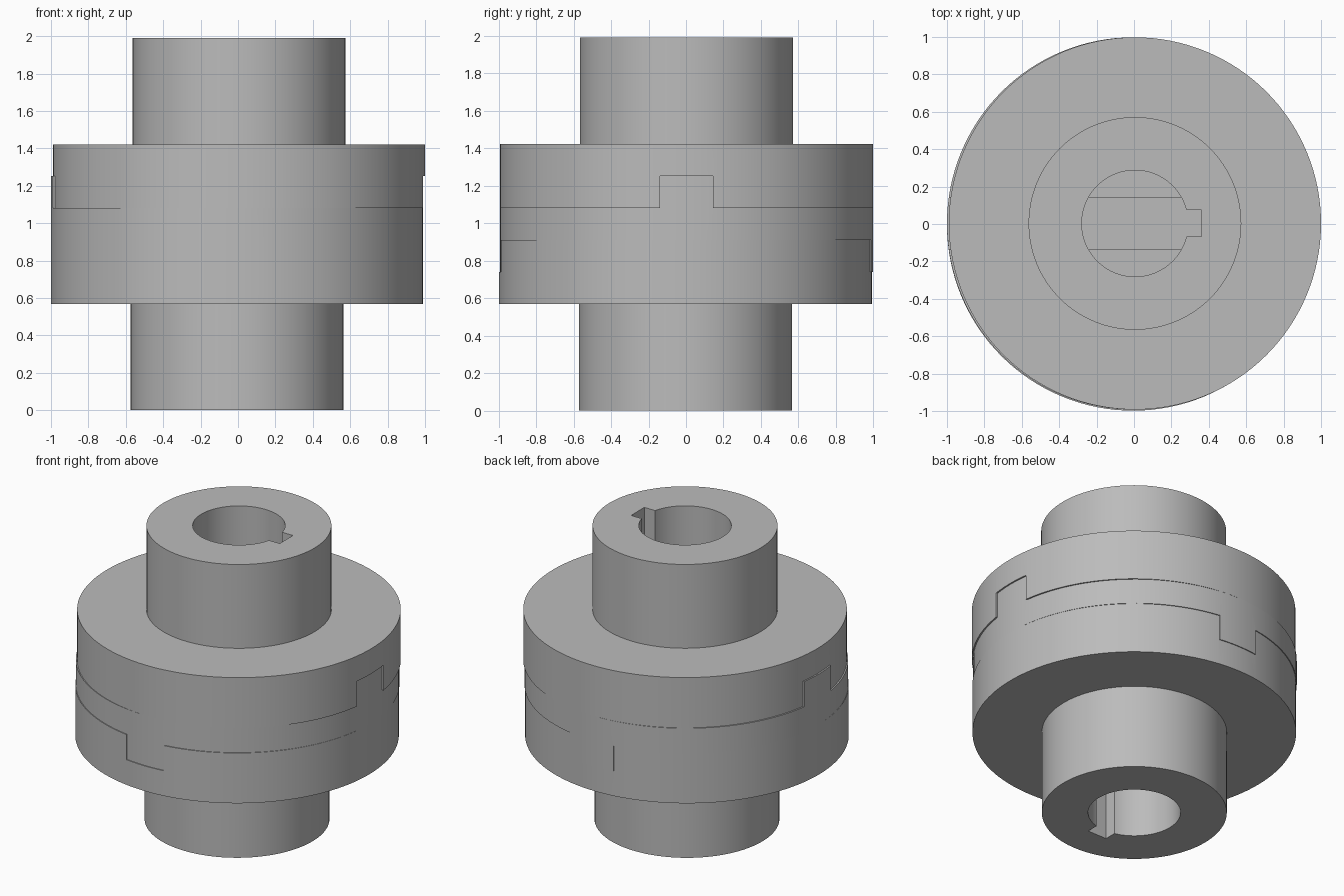
import bpy
import bmesh
from math import pi, radians
from mathutils import Matrix, Vector

cube = bpy.data.objects.get("Cube")
if cube:
    bpy.data.objects.remove(cube)

U = 1.99 / 70              # one design unit
MID = 35 * U               # height of the coupling's middle plane
DX, DY = 0.005, 0.003      # small shaft misalignment
SEGMENTS = 128

steel = bpy.data.materials.new("grey steel")
steel.use_nodes = True
colour = (0.5, 0.5, 0.5, 1)
steel.diffuse_color = colour
steel.node_tree.nodes["Principled BSDF"].inputs["Base Color"].default_value = colour


def new_object(name, bm):
    bmesh.ops.recalc_face_normals(bm, faces=bm.faces)
    mesh = bpy.data.meshes.new(name)
    bm.to_mesh(mesh)
    bm.free()
    mesh.materials.append(steel)
    obj = bpy.data.objects.new(name, mesh)
    bpy.context.collection.objects.link(obj)
    return obj


def revolve(name, profile):
    """Spin a closed (radius, height) outline around z."""
    bm = bmesh.new()
    rings = []
    for r, z in profile:
        ring = [bm.verts.new(Matrix.Rotation(2 * pi * i / SEGMENTS, 3, 'Z') @ Vector((r * U, 0, z * U)))
                for i in range(SEGMENTS)]
        rings.append(ring)
    for a, b in zip(rings, rings[1:] + rings[:1]):
        for i in range(SEGMENTS):
            j = (i + 1) % SEGMENTS
            bm.faces.new((a[i], a[j], b[j], b[i]))
    return new_object(name, bm)


def cylinder(name, radius, half_height):
    bm = bmesh.new()
    bmesh.ops.create_cone(bm, cap_ends=True, segments=SEGMENTS, radius1=radius * U,
                          radius2=radius * U, depth=2 * half_height * U)
    return new_object(name, bm)


def cut_box(obj, low, high):
    """Subtract an axis-aligned box given by two corners."""
    low, high = Vector(low) * U, Vector(high) * U
    bm = bmesh.new()
    bmesh.ops.create_cube(bm, size=1, matrix=Matrix.Translation((low + high) / 2)
                          @ Matrix.Diagonal((*(high - low), 1)))
    cutter = new_object("cutter", bm)
    cutter.hide_render = True
    mod = obj.modifiers.new("cut", 'BOOLEAN')
    mod.operation = 'DIFFERENCE'
    mod.solver = 'EXACT'
    mod.object = cutter
    bpy.context.view_layer.objects.active = obj
    bpy.ops.object.modifier_apply(modifier=mod.name)
    bpy.data.objects.remove(cutter)


def finish(obj, matrix):
    obj.data.transform(matrix)
    bpy.ops.object.select_all(action='DESELECT')
    obj.select_set(True)
    bpy.context.view_layer.objects.active = obj
    bpy.ops.object.shade_smooth_by_angle(angle=radians(30))


def make_hub(name, matrix):
    """Flanged hub with a bore, a keyway on +x and a slot across its inner face."""
    hub = revolve(name, [(10, 3), (35, 3), (35, 15), (20, 15), (20, 35), (10, 35)])
    cut_box(hub, (0, -2.5, 0), (12.5, 2.5, 40))
    cut_box(hub, (-40, -5, 0), (40, 5, 9))
    finish(hub, matrix)


# Upper hub, and the same hub turned over with its slot crosswise
make_hub("upper_hub", Matrix.Translation((DX, DY, MID)))
make_hub("lower_hub", Matrix.Translation((-DX, -DY, MID))
         @ Matrix.Rotation(-pi / 2, 4, 'Z') @ Matrix.Rotation(pi, 4, 'X'))

# Centre disc with crossed tongues above and below
disc = cylinder("centre_disc", 35, 9)
for low, high in ((5, 40), (-40, -5)):
    cut_box(disc, (-40, low, 3), (40, high, 12))
    cut_box(disc, (low, -40, -12), (high, 40, -3))
finish(disc, Matrix.Translation((-DX, DY, MID)))
